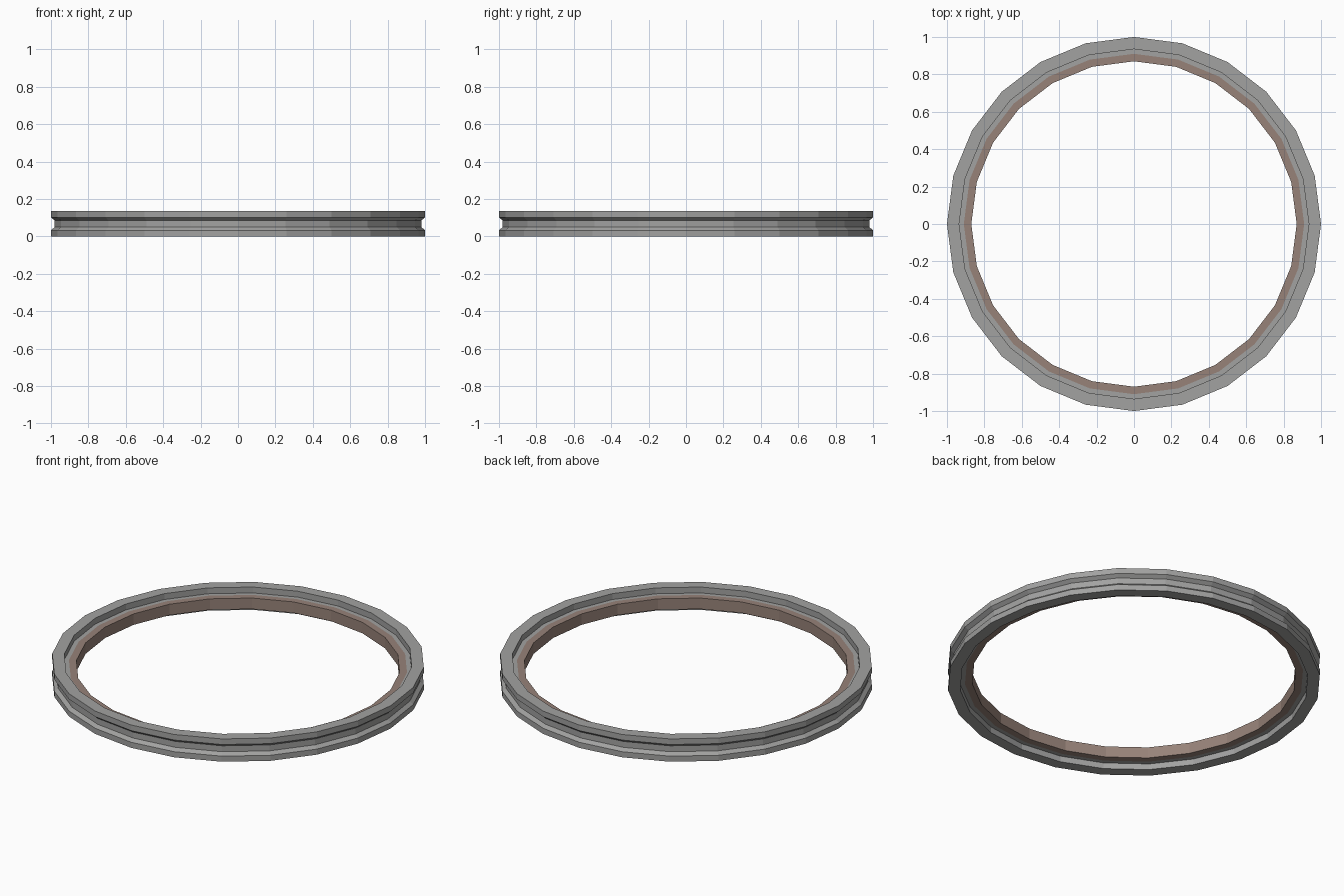
import bpy, bmesh, math

if "Cube" in bpy.data.objects:
    bpy.data.objects.remove(bpy.data.objects["Cube"])

SIDES = 24


def material(name, rgb):
    m = bpy.data.materials.new(name)
    m.diffuse_color = (*rgb, 1.0)
    m.use_nodes = True
    m.node_tree.nodes["Principled BSDF"].inputs["Base Color"].default_value = m.diffuse_color
    return m


def lathe_ring(name, profile, mat):
    """Revolve a closed (radius, z) profile around the z axis."""
    bm = bmesh.new()
    loops = []
    for i in range(SIDES):
        a = 2 * math.pi * i / SIDES
        loops.append([bm.verts.new((r * math.cos(a), r * math.sin(a), z)) for r, z in profile])
    n = len(profile)
    for i in range(SIDES):
        p, q = loops[i], loops[(i + 1) % SIDES]
        for j in range(n):
            k = (j + 1) % n
            bm.faces.new((p[j], q[j], q[k], p[k]))
    bmesh.ops.recalc_face_normals(bm, faces=bm.faces)
    mesh = bpy.data.meshes.new(name)
    bm.to_mesh(mesh)
    bm.free()
    mesh.materials.append(mat)
    ob = bpy.data.objects.new(name, mesh)
    bpy.context.collection.objects.link(ob)
    return ob


H = 0.135
grey = material("metal grey", (0.36, 0.36, 0.355))
brown = material("dull brown", (0.31, 0.225, 0.19))

# Outer ring: two flanges with a shallow groove between, and inner ledges
lower = [(0.91, 0.035), (0.935, 0.035), (0.935, 0.0), (1.0, 0.0), (1.0, 0.033), (0.98, 0.05)]
upper = [(r, H - z) for r, z in reversed(lower)]
lathe_ring("grooved_outer_ring", lower + upper, grey)

# Inner liner ring
lathe_ring("inner_liner", [(0.87, 0.035), (0.91, 0.035), (0.91, 0.1), (0.87, 0.1)], brown)
